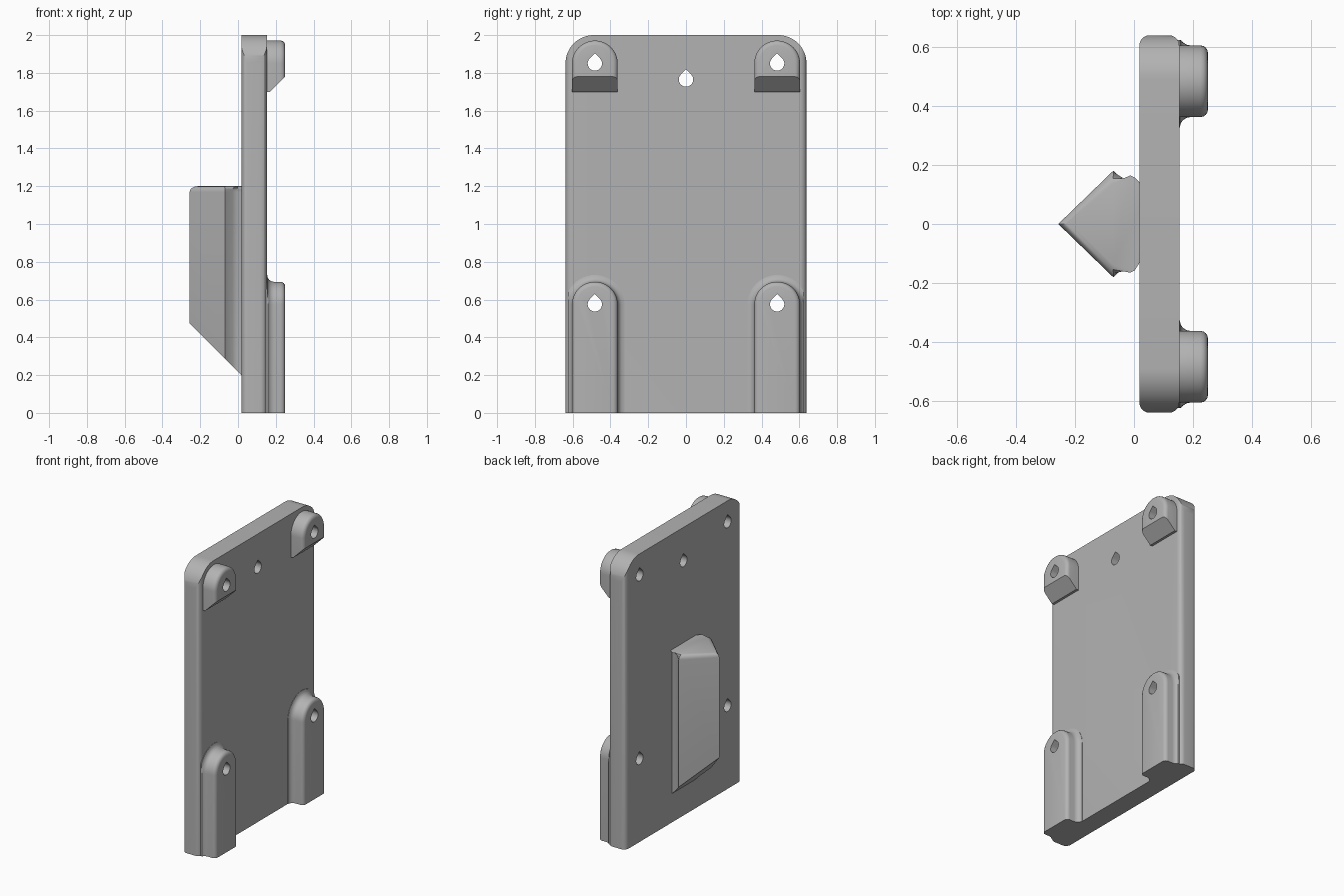
import bpy, bmesh
from math import sin, cos, radians

cube = bpy.data.objects.get("Cube")
if cube:
    bpy.data.objects.remove(cube, do_unlink=True)

grey = bpy.data.materials.new("light grey")
grey.use_nodes = True
GREY = (0.45, 0.45, 0.45, 1)
grey.diffuse_color = GREY
grey.node_tree.nodes["Principled BSDF"].inputs["Base Color"].default_value = GREY


def make(name, bm):
    bmesh.ops.recalc_face_normals(bm, faces=bm.faces)
    mesh = bpy.data.meshes.new(name)
    bm.to_mesh(mesh)
    bm.free()
    mesh.materials.append(grey)
    obj = bpy.data.objects.new(name, mesh)
    bpy.context.collection.objects.link(obj)
    return obj


def loft(bm, rings):
    """Skin matching rings of points and cap both ends."""
    loops = [[bm.verts.new(p) for p in ring] for ring in rings]
    for a, b in zip(loops, loops[1:]):
        for i in range(len(a)):
            j = (i + 1) % len(a)
            bm.faces.new((a[i], a[j], b[j], b[i]))
    bm.faces.new(loops[0])
    bm.faces.new(loops[-1])
    return loops


def arc(u, v, r, start, end, steps):
    angles = [radians(start + (end - start) * i / steps) for i in range(steps + 1)]
    return [(u + r * cos(a), v + r * sin(a)) for a in angles]


def apply_boolean(obj, cutter, operation):
    mod = obj.modifiers.new(operation, 'BOOLEAN')
    mod.object, mod.operation, mod.solver = cutter, operation, 'EXACT'
    bpy.context.view_layer.objects.active = obj
    bpy.ops.object.modifier_apply(modifier=mod.name)


def finish(obj):
    bpy.ops.object.select_all(action='DESELECT')
    obj.select_set(True)
    bpy.context.view_layer.objects.active = obj
    bpy.ops.object.shade_smooth_by_angle(angle=radians(32))


# Teardrop screw holes
HOLE_Y = 0.4825
holes = bmesh.new()
for y, z in [(0, 1.765)] + [(s * HOLE_Y, z) for s in (-1, 1) for z in (1.85, 0.575)]:
    drop = arc(y, z, 0.038, 135, 405, 20) + [(y, z + 0.054)]
    loft(holes, [[(x, *p) for p in drop] for x in (-0.1, 0.4)])
hole_cutter = make("hole_cutter", holes)
hole_cutter.hide_render = True

# Back plate: rounded upright edges, trimmed by an arched outline
X0, X1, W, R = 0.018, 0.153, 0.638, 0.035
bm = bmesh.new()
section = (arc(X1 - R, W - R, R, 0, 90, 8) + arc(X0 + R, W - R, R, 90, 180, 8)
           + arc(X0 + R, R - W, R, 180, 270, 8) + arc(X1 - R, R - W, R, 270, 360, 8))
loft(bm, [[(*p, z) for p in section] for z in (0, 2.1)])
plate = make("back_plate", bm)
bm = bmesh.new()
outline = ([(W + 0.01, -0.1)] + arc(W - 0.15, 1.85, 0.15, 0, 90, 16)
           + arc(0.15 - W, 1.85, 0.15, 90, 180, 16) + [(-W - 0.01, -0.1)])
loft(bm, [[(x, *p) for p in outline] for x in (-0.1, 0.3)])
trim = make("plate_trim", bm)
apply_boolean(plate, trim, 'INTERSECT')
bpy.data.objects.remove(trim, do_unlink=True)
apply_boolean(plate, hole_cutter, 'DIFFERENCE')
finish(plate)


# Arched bosses around the screw holes
def boss(name, side, centre_z, layers, bottom):
    bm = bmesh.new()
    rings = []
    for x, grow in layers:
        r = 0.121 + grow
        ring = [(HOLE_Y + r, bottom(x))] + arc(HOLE_Y, centre_z, r, 0, 180, 24)
        ring.append((HOLE_Y - r, bottom(x)))
        rings.append([(x, side * min(y, 0.622), z) for y, z in ring])
    loft(bm, rings)
    obj = make(name, bm)
    apply_boolean(obj, hole_cutter, 'DIFFERENCE')
    finish(obj)


rim = [(0.225, 0), (0.235, -0.002), (0.243, -0.008), (0.248, -0.016), (0.25, -0.025)]
foot = [(0.145, 0.036), (0.155, 0.036), (0.158, 0.021), (0.166, 0.01),
        (0.177, 0.003), (0.19, 0)]
for side, word in ((1, "left"), (-1, "right")):
    boss("lower_boss_" + word, side, 0.573, foot + rim, lambda x: 0)
    boss("upper_boss_" + word, side, 1.85, [(0.14, 0), (0.17, 0)] + rim,
         lambda x: 1.7 + max(0, x - 0.17))

# Wedge hook with a narrow neck, slanted underside and softened top rim
half = [(-0.07, 0.18), (-0.03, 0.14), (-0.005, 0.127), (0.07, 0.127)]
shape = [(-0.256, 0)] + half + [(x, -y) for x, y in reversed(half)]
bm = bmesh.new()
loops = loft(bm, [[(x, y, 0.2 + X0 - x) for x, y in shape],
                  [(x, y, 1.2) for x, y in shape]])
top = set(loops[1])
bmesh.ops.bevel(bm, geom=[e for e in bm.edges if set(e.verts) <= top],
                offset=0.03, segments=4, profile=0.5, affect='EDGES')
finish(make("wedge_hook", bm))
bpy.data.objects.remove(hole_cutter, do_unlink=True)
